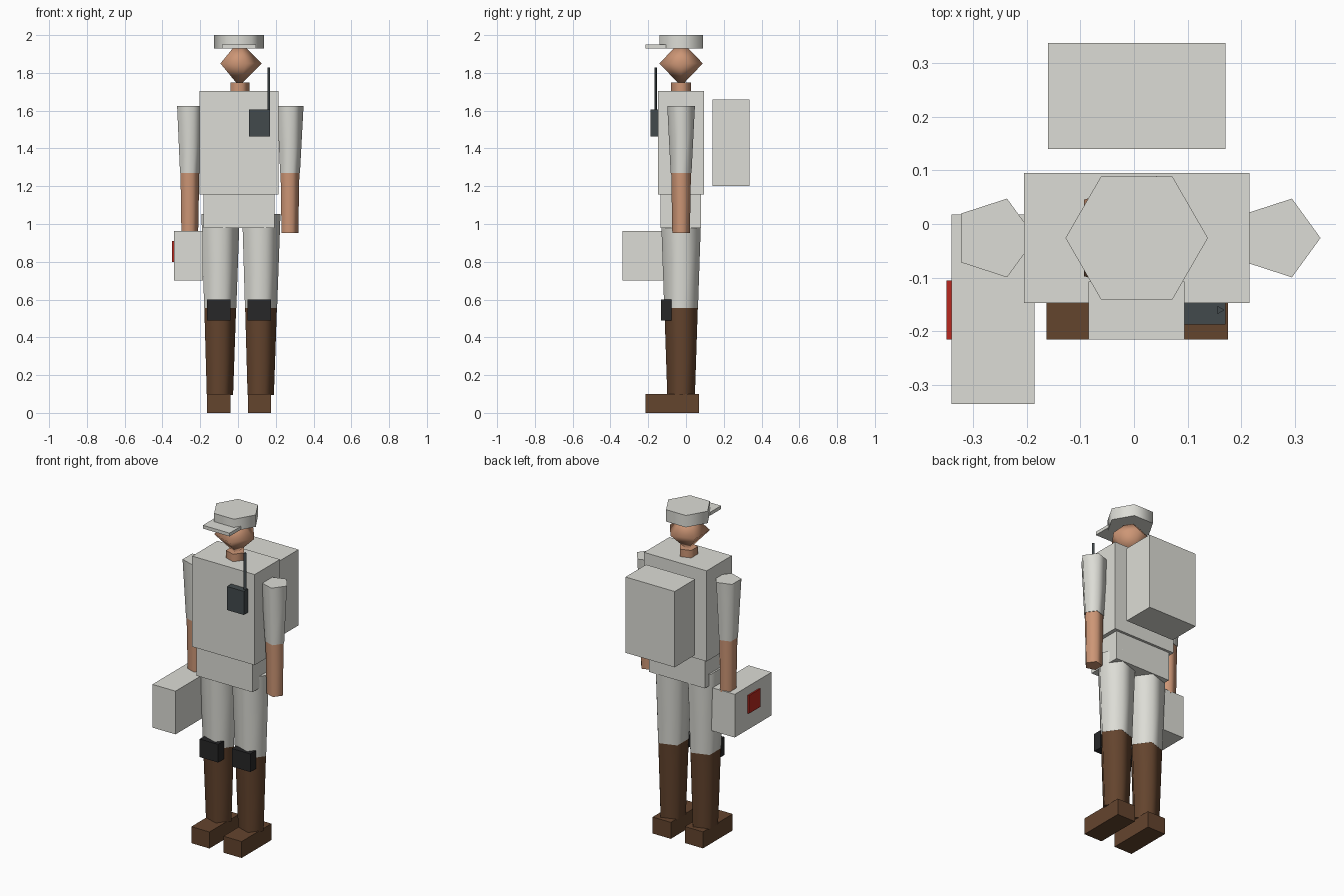
import bpy, bmesh, math
from mathutils import Matrix, Vector

old = bpy.data.objects.get("Cube")
if old:
    bpy.data.objects.remove(old, do_unlink=True)


def material(name, rgb):
    m = bpy.data.materials.new(name)
    m.use_nodes = True
    m.diffuse_color = (*rgb, 1)
    bsdf = m.node_tree.nodes["Principled BSDF"]
    bsdf.inputs["Base Color"].default_value = (*rgb, 1)
    bsdf.inputs["Roughness"].default_value = 0.8
    return m


CLOTH = material("pale_grey_cloth", (0.72, 0.72, 0.67))
SKIN = material("skin", (0.61, 0.305, 0.18))
LEATHER = material("brown_leather", (0.127, 0.058, 0.027))
PLASTIC = material("slate_plastic", (0.055, 0.068, 0.073))
RUBBER = material("black_rubber", (0.02, 0.02, 0.021))
RED = material("red_badge", (0.48, 0.022, 0.014))

# Body axis
CX, CY = 0.005, -0.026


def finish(name, bm, mat, smooth_angle=None):
    bmesh.ops.recalc_face_normals(bm, faces=bm.faces)
    mesh = bpy.data.meshes.new(name)
    bm.to_mesh(mesh)
    bm.free()
    mesh.materials.append(mat)
    obj = bpy.data.objects.new(name, mesh)
    bpy.context.collection.objects.link(obj)
    if smooth_angle:
        bpy.ops.object.select_all(action='DESELECT')
        obj.select_set(True)
        bpy.context.view_layer.objects.active = obj
        bpy.ops.object.shade_smooth_by_angle(angle=math.radians(smooth_angle))
    return obj


def box(name, mat, x, y, z):
    """Box from (min, max) pairs on each axis."""
    lo, hi = Vector((x[0], y[0], z[0])), Vector((x[1], y[1], z[1]))
    bm = bmesh.new()
    bmesh.ops.create_cube(bm, size=1, matrix=Matrix.Translation((lo + hi) / 2)
                          @ Matrix.Diagonal((*(hi - lo), 1)))
    return finish(name, bm, mat)


def lathe(name, mat, x, y, rings, sides=5, smooth_angle=80):
    """Few-sided tapered solid with a corner on +x; rings are (radius, z)."""
    bm = bmesh.new()
    loops = []
    for r, z in rings:
        if r == 0:
            loops.append([bm.verts.new((x, y, z))] * sides)
            continue
        angles = [math.tau * i / sides for i in range(sides)]
        loops.append([bm.verts.new((x + r * math.cos(a), y + r * math.sin(a), z))
                      for a in angles])
    for low, high in zip(loops, loops[1:]):
        for i in range(sides):
            j = (i + 1) % sides
            corners = dict.fromkeys((low[i], low[j], high[j], high[i]))
            bm.faces.new(list(corners))
    for (r, z), loop in zip((rings[0], rings[-1]), (loops[0], loops[-1])):
        if r:
            bm.faces.new(loop)
    return finish(name, bm, mat, smooth_angle)


# Torso and hips
box("vest", CLOTH, (-0.205, 0.215), (-0.147, 0.095), (1.155, 1.705))
box("hips", CLOTH, (-0.183, 0.192), (-0.135, 0.08), (0.98, 1.155))

# Head, neck and cap
lathe("neck", SKIN, CX, CY, [(0.055, 1.68), (0.055, 1.75)])
lathe("head", SKIN, CX, CY, [(0, 1.73), (0.121, 1.85), (0, 1.97)], smooth_angle=170)
lathe("cap", CLOTH, CX, CY, [(0.1325, 1.928), (0.1325, 2.0)], sides=6)
box("cap_visor", CLOTH, (-0.085, 0.094), (-0.215, -0.107), (1.93, 1.95))

# Arms and legs
for side, s in (("left", 1), ("right", -1)):
    arm_x = CX + s * 0.265
    lathe(side + "_sleeve", CLOTH, arm_x, CY, [(0.058, 1.27), (0.077, 1.625)])
    lathe(side + "_forearm", SKIN, arm_x, CY, [(0.049, 0.952), (0.055, 1.275)])

    leg_x = CX + s * 0.108
    lathe(side + "_trouser_leg", CLOTH, leg_x, CY, [(0.094, 0.555), (0.112, 1.052)])
    lathe(side + "_boot_shaft", LEATHER, leg_x, CY, [(0.077, 0.095), (0.093, 0.555)])
    box(side + "_boot_foot", LEATHER, (leg_x - 0.06, leg_x + 0.062),
        (-0.215, 0.07), (0, 0.1))
    box(side + "_knee_pad", RUBBER, (leg_x - 0.062, leg_x + 0.062),
        (-0.132, -0.076), (0.49, 0.6))

# Backpack
box("backpack", CLOTH, (-0.16, 0.17), (0.14, 0.337), (1.2, 1.66))

# Chest radio with antenna
box("radio", PLASTIC, (0.057, 0.17), (-0.187, -0.14), (1.463, 1.606))
lathe("radio_antenna", PLASTIC, 0.16, -0.16, [(0.0085, 1.6), (0.0085, 1.828)], sides=3)

# Carried case with side badge
box("case", CLOTH, (-0.34, -0.185), (-0.335, 0.018), (0.7, 0.962))
box("case_badge", RED, (-0.349, -0.3395), (-0.215, -0.105), (0.8, 0.91))
